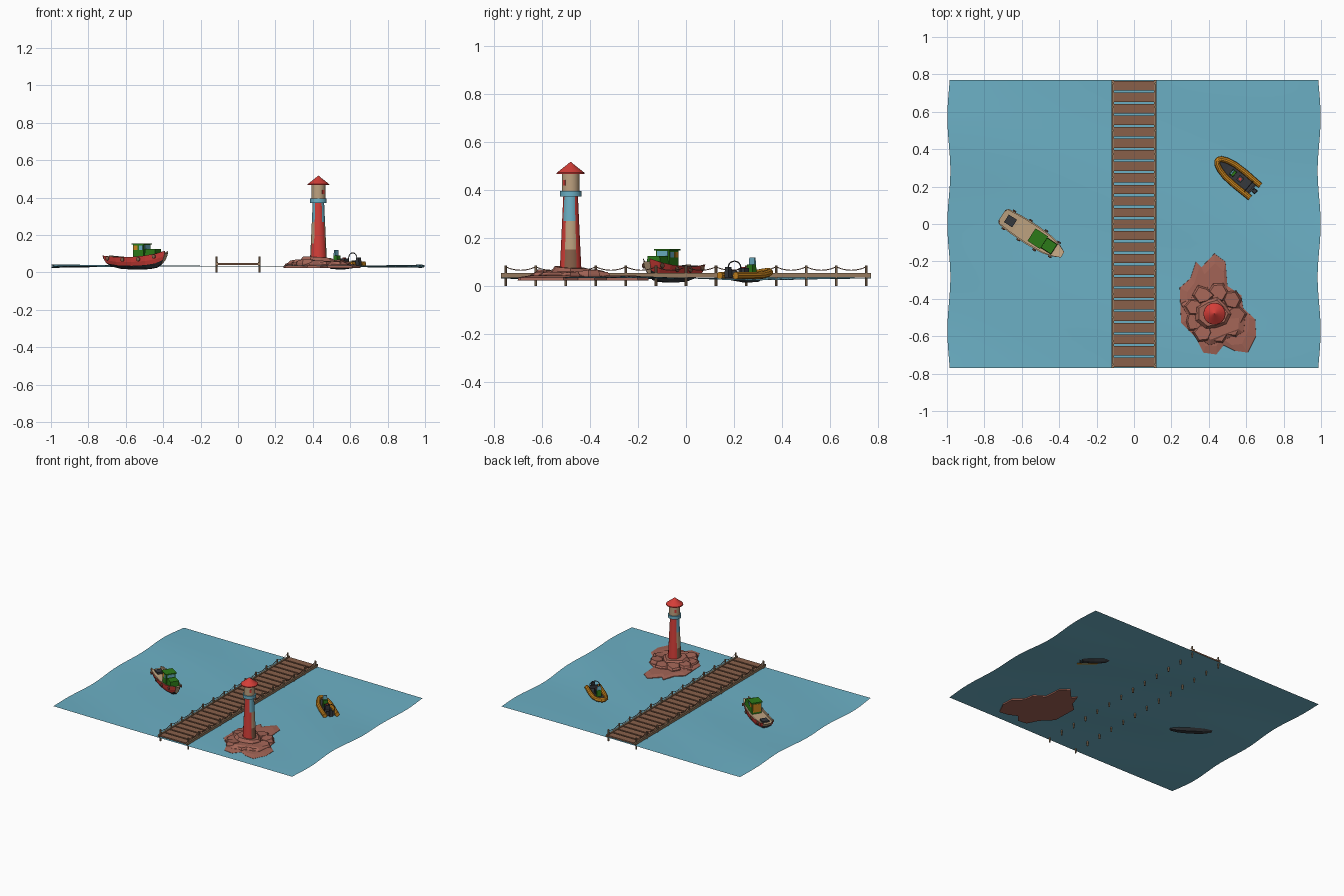
import bpy, bmesh, math, random
from mathutils import Matrix, Vector

if "Cube" in bpy.data.objects:
    bpy.data.objects.remove(bpy.data.objects["Cube"])
random.seed(4)

def lin(c):
    return c / 12.92 if c <= 0.04045 else ((c + 0.055) / 1.055) ** 2.4

MATS = {}
for name, rgb in {"sea_blue": (108, 176, 197), "plank_brown": (136, 96, 74), "tan": (190, 162, 128),
                  "red": (212, 62, 56), "rock": (162, 100, 86), "orange": (203, 134, 30),
                  "green": (44, 122, 24), "dark_grey": (54, 56, 60), "post_wood": (150, 122, 94)}.items():
    m = bpy.data.materials.new(name)
    m.diffuse_color = [lin(v / 255) for v in rgb] + [1]
    m.use_nodes = True
    m.node_tree.nodes["Principled BSDF"].inputs["Base Color"].default_value = m.diffuse_color
    MATS[name] = m

PLACE = Matrix()   # local frame of the group being built

def finish(name, me, mats, smooth=False):
    me.transform(PLACE)
    for m in mats:
        me.materials.append(MATS[m])
    if smooth:
        me.shade_smooth()
        me.set_sharp_from_angle(angle=math.radians(35))
    ob = bpy.data.objects.new(name, me)
    bpy.context.collection.objects.link(ob)
    return ob

def mesh(name, verts, faces, mats, rule=None, smooth=False):
    me = bpy.data.meshes.new(name)
    me.from_pydata(verts, [], faces)
    bm = bmesh.new()
    bm.from_mesh(me)
    if len(faces) > 1 and name != "sea":
        bmesh.ops.recalc_face_normals(bm, faces=bm.faces)
    if rule:
        for f in bm.faces:
            f.material_index = rule(f)
    bm.to_mesh(me)
    bm.free()
    return finish(name, me, mats, smooth)

def loft(name, rings, mats, rule=None, smooth=False, seg_mat=None):
    """Skin closed rings of equal length and cap both ends."""
    n, verts, faces = len(rings[0]), [p for r in rings for p in r], []
    for i in range(len(rings) - 1):
        for j in range(n):
            k = (j + 1) % n
            faces.append((i * n + j, i * n + k, (i + 1) * n + k, (i + 1) * n + j))
    faces += [tuple(range(n))[::-1], tuple(range(len(verts) - n, len(verts)))]
    ob = mesh(name, verts, faces, mats, rule, smooth)
    if seg_mat:
        for p in ob.data.polygons[:-2]:
            p.material_index = seg_mat[p.index % n]
    return ob

def box(name, c, s, mat, top=1.0):
    rings = [[(c[0] + a * s[0] / 2 * t, c[1] + b * s[1] / 2 * t, c[2] + z * s[2] / 2)
              for a, b in ((-1, -1), (1, -1), (1, 1), (-1, 1))] for z, t in ((-1, 1), (1, top))]
    return loft(name, rings, [mat])

def lathe(name, c, profile, n, mats, rule=None):
    rings = [[(c[0] + r * math.cos(2 * math.pi * (j + .5) / n), c[1] + r * math.sin(2 * math.pi * (j + .5) / n), z)
              for j in range(n)] for r, z in profile]
    return loft(name, rings, mats, rule, True)

def tube(name, pts, r, mat, res=1):
    cu = bpy.data.curves.new(name, "CURVE")
    cu.dimensions, cu.bevel_depth, cu.bevel_resolution, cu.use_fill_caps = "3D", r, res, True
    sp = cu.splines.new("POLY")
    sp.points.add(len(pts) - 1)
    for q, p in zip(sp.points, pts):
        q.co = (*p, 1)
    tmp = bpy.data.objects.new(name, cu)
    me = bpy.data.meshes.new_from_object(tmp)
    bpy.data.objects.remove(tmp)
    me.materials.clear()
    return finish(name, me, [mat], True)

# Sea: one gently waving sheet
NX, NY = 40, 30
def sea_point(i, j):
    x, y = -1 + 2 * i / NX, -.77 + 1.54 * j / NY
    z = .033 - .008 * x * abs(x) * math.sin(math.pi * y / .77) + .002 * math.sin(9 * y + 3 * x)
    return (x * (.99 + .008 * math.cos(11 * y)), y, z)
mesh("sea", [sea_point(i, j) for j in range(NY + 1) for i in range(NX + 1)],
     [(a, a + 1, a + NX + 2, a + NX + 1) for j in range(NY) for i in range(NX) for a in [j * (NX + 1) + i]],
     ["sea_blue"], smooth=True)

# Pier: planks, side beams, posts and sagging ropes
for k in range(25):
    box(f"pier_plank_{k}", (0, -.77 + .0616 * (k + .5), .044), (.226, .05, .01), "plank_brown")
post_y = [-.75 + .125 * k for k in range(13)]
for side in (-1, 1):
    x = side * .114
    box("pier_beam", (x, 0, .046), (.012, 1.54, .018), "post_wood")
    for y in post_y:
        lathe("pier_post", (x, y), [(.006, 0), (.006, .085)], 8, ["post_wood"])
    rope = [(x, a + .125 * t / 6, .08 - .014 * (1 - (t / 3 - 1) ** 2)) for a in post_y[:-1] for t in range(6)]
    tube("pier_rope", rope + [(x, post_y[-1], .08)], .0022, "plank_brown")

# Rock island: low ragged base, upper tiers and loose slabs
outline = [(.43, -.155), (.36, -.23), (.33, -.2), (.30, -.29), (.243, -.34), (.25, -.53), (.33, -.61), (.37, -.69),
           (.44, -.70), (.48, -.65), (.54, -.68), (.61, -.69), (.655, -.6), (.65, -.51), (.585, -.45), (.575, -.38),
           (.50, -.33), (.49, -.2)]
def tier(s, z, jit=0.0):
    return [(.44 + (x - .44) * s * random.uniform(1 - jit, 1 + jit),
             -.46 + (y + .46) * s * random.uniform(1 - jit, 1 + jit), z) for x, y in outline]
loft("rock_base", [tier(1, .024), tier(.99, .037), tier(.82, .044, .04)], ["rock"])

def slab(name, cx, cy, r, z0, z1, n=7):
    rad = [r * random.uniform(.75, 1.15) for _ in range(n)]
    tilt = [random.uniform(-.08, .08) for _ in range(2)]
    ring = lambda s, z, t: [(cx + q * s * math.cos(6.2832 * j / n), cy + q * s * math.sin(6.2832 * j / n),
                             z + t * q * (tilt[0] * math.cos(6.2832 * j / n) + tilt[1] * math.sin(6.2832 * j / n)))
                            for j, q in enumerate(rad)]
    loft(name, [ring(1, z0, 0), ring(.98, (z0 + z1) / 2, 0), ring(.8, z1, 1)], ["rock"])
slab("rock_tier_low", .43, -.48, .165, .035, .056, 11)
slab("rock_tier_high", .43, -.48, .10, .045, .078, 9)
for k in range(9):
    a = 2 * math.pi * k / 9
    slab(f"rock_slab_{k}", .43 + .115 * math.cos(a), -.48 + .115 * math.sin(a), .055, .035, random.uniform(.056, .067), 6)

# Lighthouse: red to front and back, three bands on the left and right
L = (.43, -.48)
def tower_rule(f):
    if abs(f.normal.x) <= abs(f.normal.y):
        return 0
    z = f.calc_center_median().z
    return 1 if z > .27 else 2 if z > .153 else 3
lathe("lighthouse_tower", L, [(.046, .065), (.0415, .153), (.036, .27), (.031, .375)], 16,
      ["red", "sea_blue", "tan", "plank_brown"], tower_rule)
lathe("lighthouse_gallery", L, [(.045, .372), (.045, .395)], 20, ["sea_blue"])
lathe("lighthouse_lantern", L, [(.037, .39), (.037, .47)], 20, ["tan"])
lathe("lighthouse_roof", L, [(.059, .466), (.058, .472), (.018, .503), (.001, .517)], 20, ["red"])
for k in range(2):
    a = math.radians(135 + 180 * k)
    PLACE = Matrix.Translation((*L, .43)) @ Matrix.Rotation(a, 4, "Z")
    box("lantern_window", (.0365, 0, 0), (.004, .014, .022), "red")

def hull(name, stations, mats, wall, rake=.85):
    """stations: x, half width, rim z, keel z, deck drop."""
    rings = []
    for x, w, s, k, d in stations:
        half = [(x, w * wall, s - d), (x, w * wall, s), (x, w, s), (x * .97, w * .92, .6 * s + .4 * k), (x * .92, w * .78, .3 * s + .7 * k),
                (x * rake, w * .3, k)]
        rings.append(half + [(px, -py, pz) for px, py, pz in half[::-1]])
    return loft(name, rings, mats, seg_mat=[0, 0, 1, 1, 2, 2, 2, 1, 1, 0, 0, 0])

# Work boat: bow towards the front right
PLACE = Matrix.Translation((-.543, -.06, 0)) @ Matrix.Rotation(math.radians(-33), 4, "Z")
hull("workboat_hull", [(-.195, .035, .09, .05, .012), (-.182, .049, .089, .032, .012), (-.10, .057, .082, .018, .012),
                       (0, .059, .082, .015, .012), (.09, .053, .09, .017, .012), (.15, .038, .101, .025, .012),
                       (.192, .017, .115, .045, .012)], ["tan", "red", "dark_grey"], .86)
house = box("wheelhouse", (.034, 0, .11), (.07, .07, .085), "green", .96)
box("wheelhouse_roof", (.034, 0, .152), (.08, .08, .007), "green")
box("fore_cabin", (.106, 0, .1), (.068, .066, .05), "green", .92)
box("wheelhouse_rear_wall", (-.001, 0, .112), (.004, .06, .06), "orange")
box("wheelhouse_front_window", (.069, 0, .136), (.004, .052, .02), "sea_blue")
for s in (-1, 1):
    for dx in (-.017, .017):
        box("wheelhouse_side_window", (.034 + dx, s * .0345, .131), (.024, .004, .024), "orange" if dx < 0 else "sea_blue")
    for x, y, z in ((-.15, .056, .075), (-.05, .062, .068), (.05, .061, .07), (.14, .046, .085)):
        PL = PLACE
        PLACE = PL @ Matrix.Translation((x, s * y, z)) @ Matrix.Rotation(math.pi / 2, 4, "X")
        lathe("fender", (0, 0), [(.006, -.005), (.011, -.003), (.011, .003), (.006, .005)], 10, ["plank_brown"])
        PLACE = PL
box("cargo_hatch", (-.14, 0, .079), (.052, .048, .014), "dark_grey")

# Inflatable boat: bow towards the back left
PLACE = Matrix.Translation((.537, .266, 0)) @ Matrix.Rotation(math.radians(140), 4, "Z")
side = [(-.145, .043, .044), (-.12, .043, .044), (-.04, .045, .044), (.03, .042, .046), (.075, .032, .052),
        (.105, .018, .058), (.116, .006, .06)]
tube("float_tube", side + [(x, -y, z) for x, y, z in side[::-1]], .0155, "orange", 3)
hull("inflatable_hull", [(-.125, .038, .046, .024, .004), (-.03, .04, .046, .015, .004), (.05, .034, .048, .018, .004),
                         (.105, .01, .055, .035, .004)], ["dark_grey", "dark_grey", "dark_grey"], .9)
box("transom", (-.122, 0, .047), (.01, .06, .035), "dark_grey")
box("console", (.01, 0, .065), (.026, .034, .05), "green", .9)
box("windscreen", (.016, 0, .104), (.009, .032, .03), "sea_blue", .85)
box("seat", (-.04, 0, .058), (.03, .032, .034), "dark_grey")
box("seat_cushion", (-.04, 0, .077), (.014, .014, .006), "red")
box("motor", (-.14, 0, .058), (.024, .024, .045), "dark_grey", .8)
arch = [(-.1, .034 * math.cos(a), .078 + .026 * math.sin(a)) for a in [math.pi * k / 10 for k in range(11)]]
tube("stern_arch", [(-.1, .036, .045)] + arch + [(-.1, -.036, .045)], .0025, "dark_grey")
